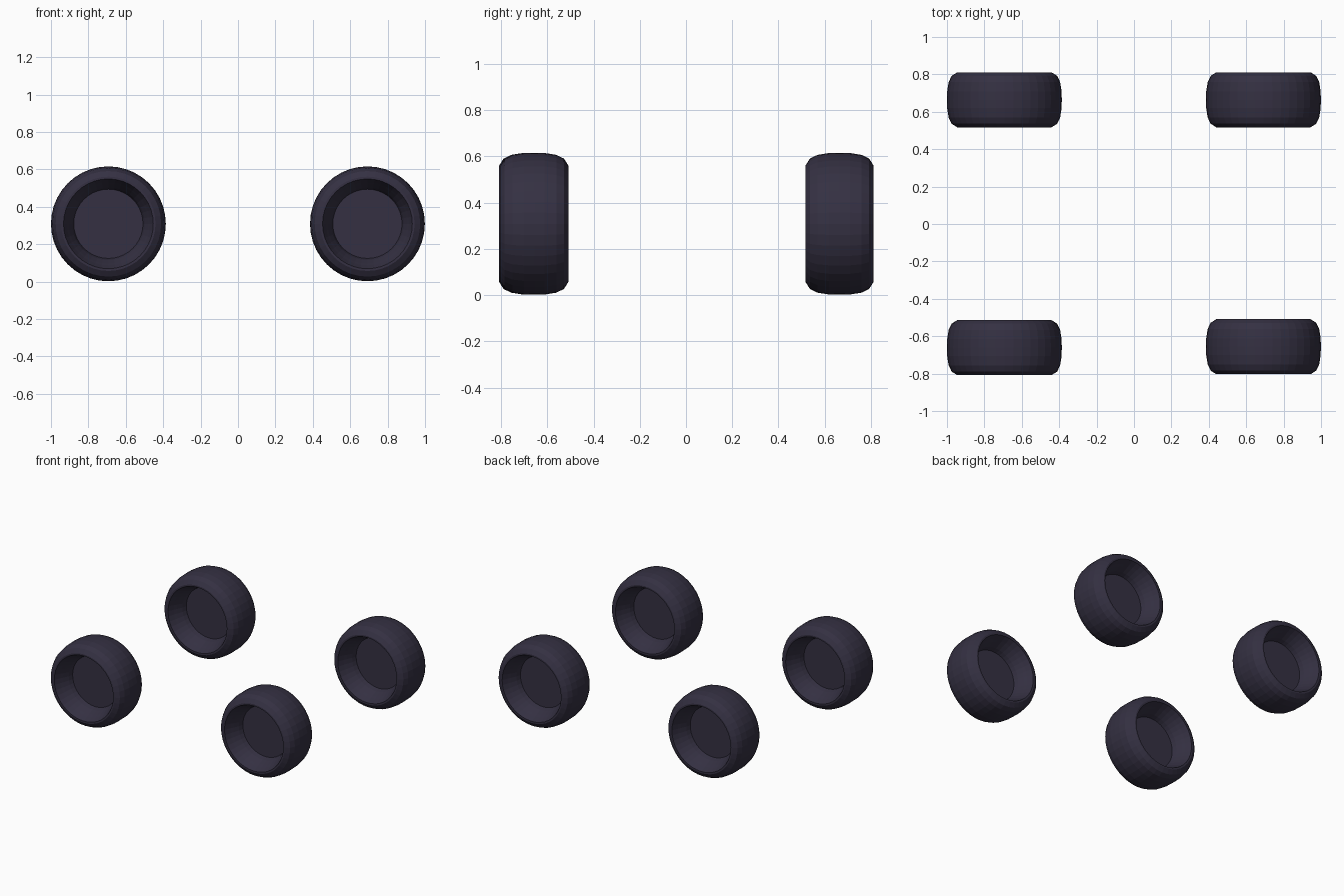
import bpy, bmesh, math

if "Cube" in bpy.data.objects:
    bpy.data.objects.remove(bpy.data.objects["Cube"])

SEG = 40
HUB_Z = 0.309

rubber = bpy.data.materials.new("dark_rubber")
rubber.diffuse_color = (0.035, 0.03, 0.055, 1)
rubber.use_nodes = True
rubber.node_tree.nodes["Principled BSDF"].inputs["Base Color"].default_value = rubber.diffuse_color

# Half cross-section (radius, sideways offset) from tread centre to hub disc
HALF = [(0.307, 0.0), (0.306, 0.045), (0.298, 0.095), (0.282, 0.128),
        (0.252, 0.147), (0.240, 0.147), (0.222, 0.105), (0.212, 0.085),
        (0.194, 0.045), (0.185, 0.012)]
PROFILE = [(r, -y) for r, y in reversed(HALF)] + HALF[1:]


def wheel(name, x, y):
    bm = bmesh.new()
    # Tyre and rim rings, spun about the y axis
    rings = []
    for r, off in PROFILE:
        rings.append([bm.verts.new((r * math.cos(2 * math.pi * i / SEG), off,
                                    r * math.sin(2 * math.pi * i / SEG)))
                      for i in range(SEG)])
    for a, b in zip(rings, rings[1:]):
        for i in range(SEG):
            j = (i + 1) % SEG
            bm.faces.new((a[i], a[j], b[j], b[i]))
    # Recessed hub discs on both sides
    bm.faces.new(rings[0])
    bm.faces.new(rings[-1])
    bmesh.ops.recalc_face_normals(bm, faces=bm.faces)
    me = bpy.data.meshes.new(name)
    bm.to_mesh(me)
    bm.free()
    me.materials.append(rubber)
    ob = bpy.data.objects.new(name, me)
    bpy.context.collection.objects.link(ob)
    ob.location = (x, y, HUB_Z)


# Four wheels
for side, x in (("left", -0.693), ("right", 0.692)):
    wheel("front_wheel_" + side, x, -0.661 if x < 0 else -0.656)
    wheel("rear_wheel_" + side, x, 0.664)
